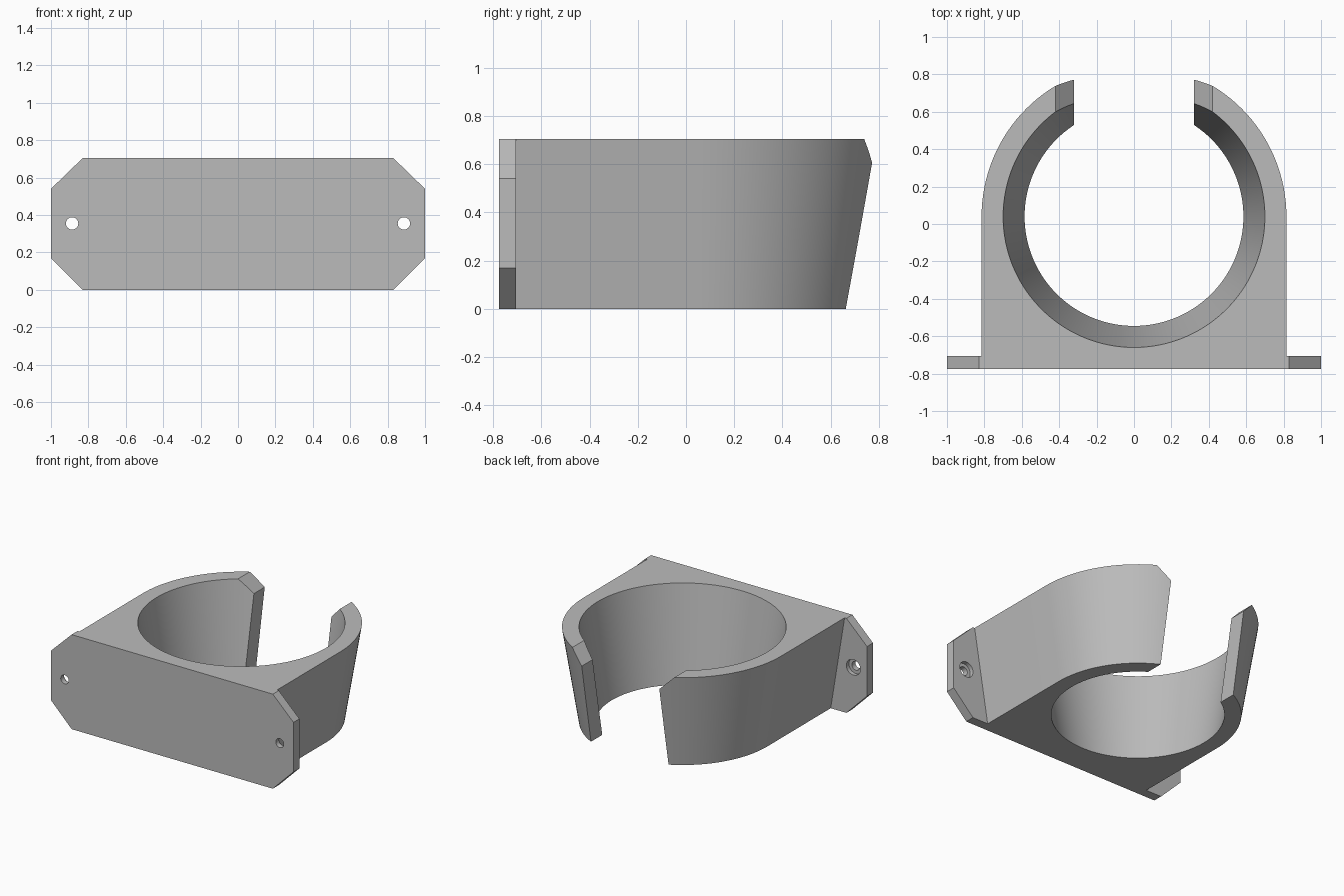
import bpy, bmesh, math

cube = bpy.data.objects.get("Cube")
if cube:
    bpy.data.objects.remove(cube)

H = 0.705            # overall height
CY = 0.04            # bore centre in y
FRONT, BACK = -0.775, -0.705   # plate faces

grey = bpy.data.materials.new("plain_grey")
grey.use_nodes = True
colour = (0.5, 0.5, 0.5, 1)
grey.diffuse_color = colour
grey.node_tree.nodes["Principled BSDF"].inputs["Base Color"].default_value = colour


def loft(name, lower, upper):
    """Solid between two matching closed outlines of 3D points."""
    bm = bmesh.new()
    a = [bm.verts.new(p) for p in lower]
    b = [bm.verts.new(p) for p in upper]
    bm.faces.new(a)
    bm.faces.new(b)
    n = len(a)
    for i in range(n):
        j = (i + 1) % n
        bm.faces.new((a[i], a[j], b[j], b[i]))
    bmesh.ops.recalc_face_normals(bm, faces=bm.faces)
    mesh = bpy.data.meshes.new(name)
    bm.to_mesh(mesh)
    bm.free()
    mesh.materials.append(grey)
    obj = bpy.data.objects.new(name, mesh)
    bpy.context.collection.objects.link(obj)
    return obj


def combine(target, tool, operation):
    """Apply a boolean and discard the tool."""
    mod = target.modifiers.new("cut", "BOOLEAN")
    mod.operation, mod.object, mod.solver = operation, tool, "EXACT"
    bpy.context.view_layer.objects.active = target
    bpy.ops.object.modifier_apply(modifier=mod.name)
    bpy.data.objects.remove(tool)


def arc(r, z, start, end, steps):
    return [(r * math.cos(t), CY + r * math.sin(t), z)
            for t in (start + (end - start) * i / steps for i in range(steps + 1))]


def xz_prism(name, outline, y0, y1):
    return loft(name, [(x, y0, z) for x, z in outline], [(x, y1, z) for x, z in outline])


def disc(x, z, r, sides=32):
    return [(x + r * math.cos(math.tau * i / sides), z + r * math.sin(math.tau * i / sides))
            for i in range(sides)]


# Tapered clamp body: round back, straight sides running into the plate
def body_outline(r, z):
    y = (FRONT + BACK) / 2
    return [(-r, y, z), (r, y, z)] + arc(r, z, 0, math.pi, 64)

holder = loft("clamp_holder", body_outline(0.70, 0), body_outline(0.815, H))

# Mounting plate with clipped corners
quarter = [(1, 0.17), (1, 0.54), (0.83, H)]
outline = [(0.83, 0)] + quarter
outline += [(-x, z) for x, z in reversed(outline)]
combine(holder, xz_prism("mounting_plate", outline, FRONT, BACK), "UNION")

# Conical bore, extended past both ends along the same taper
def bore_ring(z):
    return arc(0.585 + 0.115 * z / H, z, 0, math.tau, 128)[:-1]

combine(holder, loft("bore", bore_ring(-0.1), bore_ring(H + 0.1)), "DIFFERENCE")

# Rear opening with chamfered upper tips
slot = [(0.32, -0.1), (0.32, 0.605), (0.52, 0.805)]
slot += [(-x, z) for x, z in reversed(slot)]
combine(holder, xz_prism("rear_opening", slot, CY, 1), "DIFFERENCE")

# Screw holes, counterbored from behind
for side in (-1, 1):
    for r, y0 in ((0.033, -0.9), (0.058, -0.735)):
        combine(holder, xz_prism("screw_hole", disc(side * 0.887, 0.355, r), y0, -0.6), "DIFFERENCE")

bpy.ops.object.select_all(action="DESELECT")
holder.select_set(True)
bpy.context.view_layer.objects.active = holder
bpy.ops.object.shade_smooth_by_angle(angle=math.radians(20))
